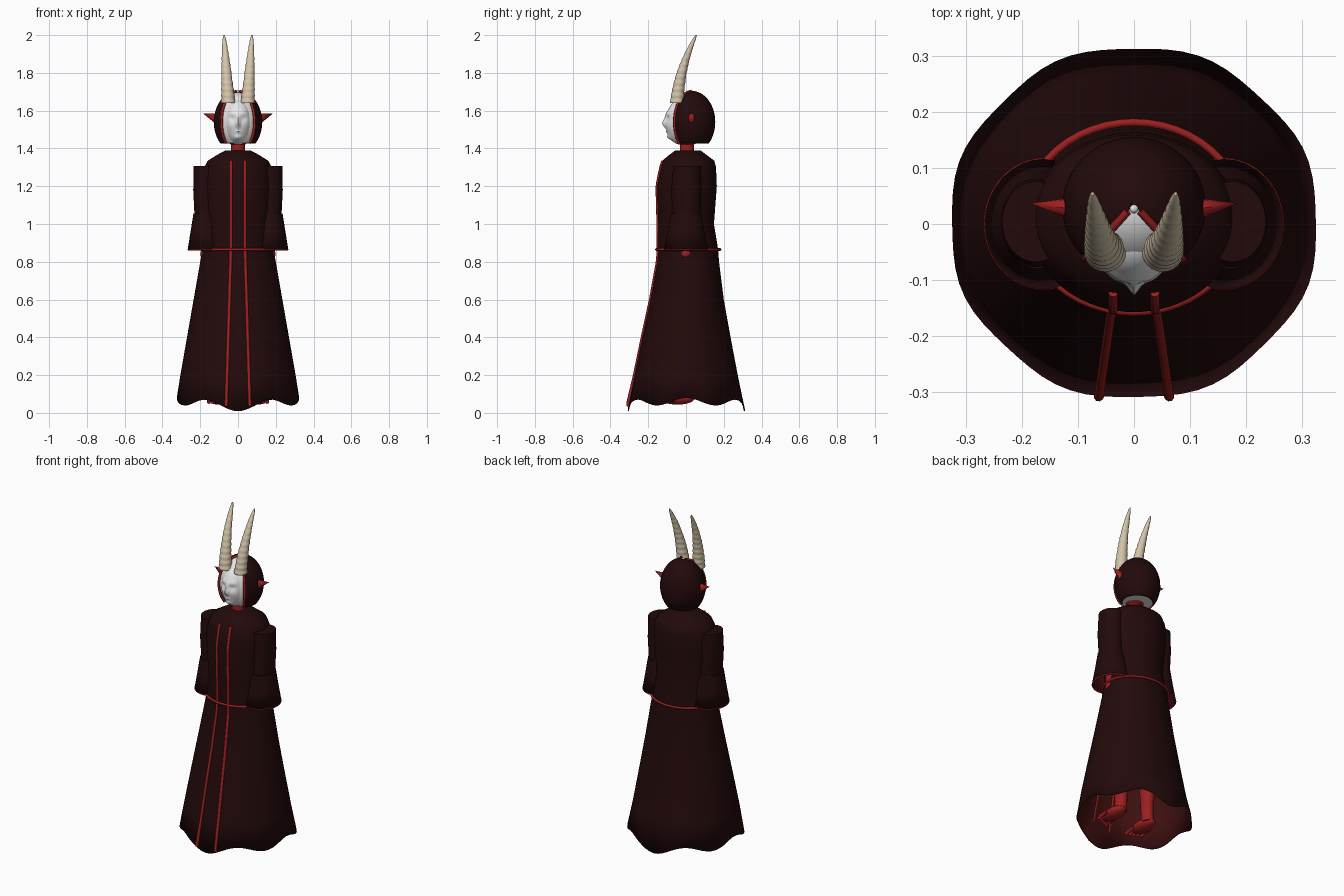
import bpy, bmesh, math
from mathutils import Vector

cube = bpy.data.objects.get("Cube")
if cube:
    bpy.data.objects.remove(cube)


def material(name, rgb, rough=0.7):
    m = bpy.data.materials.new(name)
    m.use_nodes = True
    m.diffuse_color = (*rgb, 1)
    bsdf = m.node_tree.nodes["Principled BSDF"]
    bsdf.inputs["Base Color"].default_value = (*rgb, 1)
    bsdf.inputs["Roughness"].default_value = rough
    return m


CLOTH = material("dark maroon cloth", (0.0165, 0.003, 0.0033))
LINING = material("dark red lining", (0.05, 0.005, 0.005))
RED = material("red", (0.33, 0.014, 0.014))
WHITE = material("mask white", (0.8, 0.8, 0.8))
HORN = material("horn bone", (0.66, 0.56, 0.4))


def finish(name, bm, mats, angle=40):
    me = bpy.data.meshes.new(name)
    bm.to_mesh(me)
    bm.free()
    ob = bpy.data.objects.new(name, me)
    bpy.context.collection.objects.link(ob)
    for m in mats:
        me.materials.append(m)
    bpy.ops.object.select_all(action='DESELECT')
    bpy.context.view_layer.objects.active = ob
    ob.select_set(True)
    bpy.ops.object.shade_smooth_by_angle(angle=math.radians(angle))
    return ob


def loft(name, rings, mats, n=32, cap_low=True, low=None):
    """Stack of ellipses (z, cx, cy, rx, ry), bottom to top."""
    bm = bmesh.new()
    rows = []
    for k, (z, cx, cy, rx, ry) in enumerate(rings):
        row = []
        for i in range(n):
            a = math.tau * i / n
            zz, s = low(a) if low and k == 0 else (z, 1)
            row.append(bm.verts.new((cx + rx * s * math.cos(a), cy + ry * s * math.sin(a), zz)))
        rows.append(row)
    for a, b in zip(rows, rows[1:]):
        for i in range(n):
            j = (i + 1) % n
            bm.faces.new((a[i], a[j], b[j], b[i]))
    if cap_low:
        bm.faces.new(rows[0][::-1])
    bm.faces.new(rows[-1])
    return finish(name, bm, mats)


def lined(ob, thickness=0.006, inner=1, rim=1):
    mod = ob.modifiers.new("lining", 'SOLIDIFY')
    mod.thickness = thickness
    mod.offset = -1
    mod.material_offset = inner
    mod.material_offset_rim = rim


def ball(name, loc, size, mat, n=24, shape=None):
    bm = bmesh.new()
    bmesh.ops.create_uvsphere(bm, u_segments=n, v_segments=n // 2, radius=1)
    for v in bm.verts:
        v.co = Vector(loc) + v.co * Vector(size)
        if shape:
            v.co.y += shape(v.co)
    return finish(name, bm, [mat])


def tube(name, pts, radius, mat, closed=False):
    cu = bpy.data.curves.new(name, 'CURVE')
    cu.dimensions = '3D'
    cu.bevel_depth = radius
    cu.bevel_resolution = 2
    cu.use_fill_caps = True
    sp = cu.splines.new('POLY')
    sp.points.add(len(pts) - 1)
    for p, co in zip(sp.points, pts):
        p.co = (*co, 1)
    sp.use_cyclic_u = closed
    cu.materials.append(mat)
    ob = bpy.data.objects.new(name, cu)
    bpy.context.collection.objects.link(ob)
    bpy.ops.object.select_all(action='DESELECT')
    bpy.context.view_layer.objects.active = ob
    ob.select_set(True)
    bpy.ops.object.convert(target='MESH')


def ellipse(cx, cy, rx, ry, z, n=48):
    return [(cx + rx * math.cos(math.tau * i / n), cy + ry * math.sin(math.tau * i / n), z)
            for i in range(n)]


# Robe: one lofted shell with a scalloped hem
ROBE = [(0.06, 0, 0.002, 0.328, 0.314), (0.2, 0, -0.002, 0.305, 0.276), (0.4, 0, 0, 0.27, 0.236),
        (0.6, 0, 0.004, 0.235, 0.196), (0.8, 0, 0.01, 0.2, 0.165), (0.865, 0, 0.01, 0.188, 0.16),
        (1.0, 0, -0.002, 0.168, 0.15), (1.2, 0, 0.003, 0.186, 0.16), (1.3, 0, 0.011, 0.178, 0.148),
        (1.335, 0, 0.012, 0.16, 0.138), (1.365, 0, 0.01, 0.112, 0.1), (1.39, 0, 0.01, 0.066, 0.066)]


def hem(a):
    z = 0.06 - 0.03 * math.sin(a) ** 8 + 0.02 * math.cos(6 * a)
    return z, 1 + 0.012 * math.cos(8 * a + 3)


lined(loft("robe", ROBE, [CLOTH, LINING], 72, cap_low=False, low=hem))


def robe_front(x, z):
    for lo, hi in zip(ROBE, ROBE[1:]):
        if z <= hi[0]:
            t = (z - lo[0]) / (hi[0] - lo[0])
            cy, rx, ry = (lo[k] + (hi[k] - lo[k]) * t for k in (2, 3, 4))
            return cy - ry * math.sqrt(1 - (x / rx) ** 2)


# Belt cord at the waist
tube("belt", ellipse(0, 0.012, 0.194, 0.169, 0.865), 0.007, RED, True)

# Neck, flaring into the jaw
loft("neck", [(1.37, 0, 0.005, 0.038, 0.038), (1.42, 0, 0.005, 0.036, 0.036),
              (1.434, 0, 0.01, 0.055, 0.055)], [RED])

# Inner head
C = Vector((0, 0.03, 1.54))
R = Vector((0.128, 0.125, 0.165))


def egg(scale, floor):
    bm = bmesh.new()
    bmesh.ops.create_uvsphere(bm, u_segments=48, v_segments=32, radius=1)
    for v in bm.verts:
        v.co = C + v.co * R * scale
    cut = bmesh.ops.bisect_plane(bm, geom=bm.verts[:] + bm.edges[:] + bm.faces[:],
                                 plane_co=(0, 0, floor), plane_no=(0, 0, -1), clear_outer=True)
    return bm, [e for e in cut["geom_cut"] if isinstance(e, bmesh.types.BMEdge)]


bm, rim = egg(0.945, 1.43)
bmesh.ops.contextual_create(bm, geom=rim)
finish("head", bm, [WHITE])

# Mask with softly modelled features: (x, z, width, height, depth)
FEATURES = [(0, 1.53, 0.012, 0.02, 0.018), (0, 1.56, 0.009, 0.03, 0.008),
            (0.028, 1.585, 0.024, 0.012, 0.006), (0.03, 1.558, 0.016, 0.012, -0.008),
            (0, 1.488, 0.018, 0.008, 0.008), (0, 1.458, 0.022, 0.014, 0.014),
            (0.035, 1.52, 0.02, 0.02, 0.004)]


def relief(p):
    if p.y > -0.04:
        return 0
    return -sum(d * math.exp(-((abs(p.x) - x) / w) ** 2 - ((p.z - z) / h) ** 2)
                for x, z, w, h, d in FEATURES)


ball("mask", (0, -0.028, 1.54), (0.074, 0.078, 0.12), WHITE, 72, relief)

# Hair shell with a wedge opening in front
APEX, SLOPE = 0.035, 0.9
bm, rim = egg(1, 1.425)
for side in (-1, 1):
    bmesh.ops.bisect_plane(bm, geom=bm.verts[:] + bm.edges[:] + bm.faces[:],
                           plane_co=(0, APEX, 0), plane_no=(side, SLOPE, 0))
front = [f for f in bm.faces
         if abs(f.calc_center_median().x) < SLOPE * (APEX - f.calc_center_median().y)]
bmesh.ops.delete(bm, geom=front, context='FACES')
lined(finish("hair", bm, [CLOTH, RED]), 0.008, 0, 1)

# Crown bead
ball("crown_bead", (0, 0.027, 1.703), (0.008, 0.008, 0.008), WHITE, 12)

for side, label in ((1, "left"), (-1, "right")):
    # Red edging that follows the hair opening from crown to jaw
    edge = []
    for i in range(25):
        z = 1.704 - 0.276 * i / 24
        k = 1 - ((z - C.z) / R.z) ** 2
        # where the wedge plane meets the hair at this height
        a = SLOPE ** 2 / R.x ** 2 + 1 / R.y ** 2
        d = APEX - C.y
        b = -2 * SLOPE ** 2 * d / R.x ** 2
        c = SLOPE ** 2 * d * d / R.x ** 2 - k
        y = (-b - math.sqrt(max(b * b - 4 * a * c, 0))) / (2 * a)
        edge.append((side * SLOPE * max(d - y, 0), C.y + y, z))
    tube(label + "_hair_edging", edge, 0.007, RED)

    # Front trim of the robe
    path = []
    for i in range(41):
        z = 0.06 + 1.275 * i / 40
        x = side * (0.037 + 0.025 * max(0, (0.87 - z) / 0.82))
        path.append((x, robe_front(x, z) + 0.001, z))
    path.insert(0, (side * 0.063, path[0][1] - 0.002, 0.035))
    tube(label + "_front_trim", path, 0.009, RED)

    # Sleeves: straight upper part and flared open cuff
    loft(label + "_upper_sleeve",
         [(1.04, side * 0.17, 0.002, 0.06, 0.075), (1.18, side * 0.175, 0.002, 0.062, 0.079),
          (1.306, side * 0.175, 0.004, 0.06, 0.072)], [CLOTH])
    cuff = loft(label + "_cuff",
                [(0.868, side * 0.16, 0, 0.106, 0.116), (0.96, side * 0.166, 0, 0.085, 0.097),
                 (1.055, side * 0.172, 0, 0.064, 0.08)], [CLOTH, LINING], cap_low=False)
    lined(cuff)
    tube(label + "_cuff_trim", ellipse(side * 0.16, 0, 0.103, 0.113, 0.865), 0.005, RED, True)

    # Hand with fingers
    loft(label + "_forearm", [(0.85, side * 0.172, 0, 0.022, 0.026),
                              (1.04, side * 0.17, 0, 0.03, 0.034)], [RED])
    ball(label + "_hand", (side * 0.172, 0, 0.842), (0.027, 0.03, 0.03), RED)
    for i in range(4):
        y = -0.02 + 0.014 * i
        tube(label + "_finger", [(side * 0.176, y, 0.83), (side * 0.195, y, 0.775)], 0.007, RED)

    # Pointed ear
    bm = bmesh.new()
    bmesh.ops.create_cone(bm, segments=12, radius1=1, radius2=0, depth=1)
    for v in bm.verts:
        t = v.co.z + 0.5
        v.co = Vector((side * (0.112 + 0.073 * t), 0.027 + 0.01 * t + 0.02 * v.co.y,
                       1.555 + 0.03 * t + 0.03 * v.co.x))
    bmesh.ops.recalc_face_normals(bm, faces=bm.faces[:])
    finish(label + "_ear", bm, [RED])

    # Ringed horn sweeping backwards
    rings = []
    for i in range(73):
        t = i / 72
        r = (0.034 * (1 - t) ** 0.65 + 0.003) * (1 + 0.035 * math.sin(t * math.tau * 11))
        rings.append((1.64 + 0.36 * t, side * (0.051 + 0.023 * t),
                      -0.048 + 0.02 * t + 0.082 * t * t, r, r))
    loft(label + "_horn", rings, [HORN], 24)

    # Leg, foot and toes
    loft(label + "_leg", [(0.07, side * 0.098, 0, 0.034, 0.038), (0.16, side * 0.094, 0, 0.034, 0.038),
                          (0.32, side * 0.09, 0.01, 0.046, 0.05), (0.45, side * 0.085, 0, 0.042, 0.045),
                          (0.8, side * 0.075, 0, 0.06, 0.065)], [RED])
    ball(label + "_foot", (side * 0.108, -0.045, 0.074), (0.046, 0.088, 0.03), RED)
    for i in range(5):
        x = side * (0.074 + 0.02 * i)
        tip = -0.157 + 0.009 * i
        tube(label + "_toe", [(x, tip + 0.07, 0.07), (x, tip + 0.02, 0.067), (x, tip, 0.057)],
             0.0105, RED)
